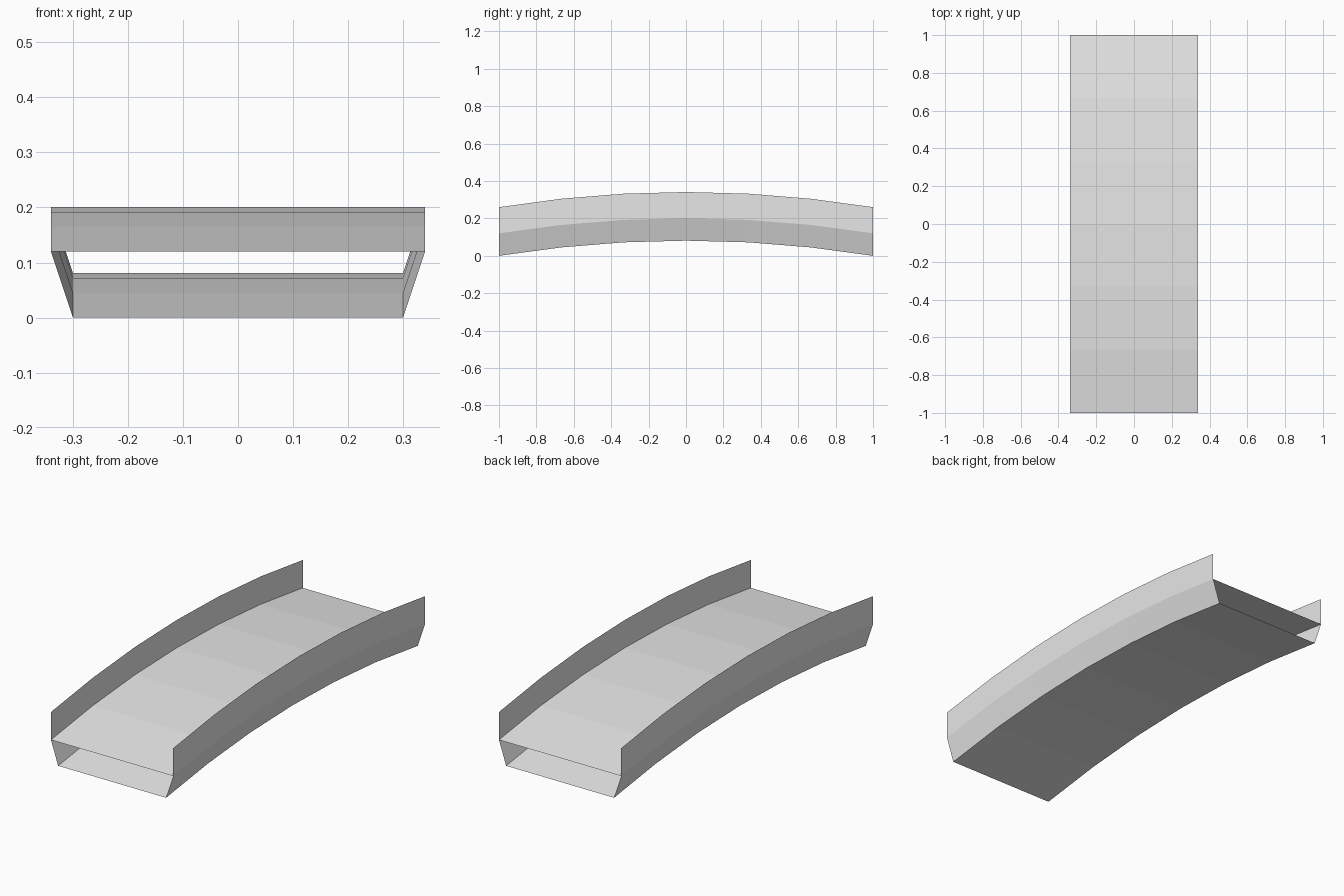
import bpy

cube = bpy.data.objects.get("Cube")
if cube:
    bpy.data.objects.remove(cube, do_unlink=True)

SEGMENTS = 6
RISE = 0.081
DECK_HALF, BASE_HALF = 0.34, 0.30
DECK_Z, RAIL_Z = 0.12, 0.26

grey = bpy.data.materials.new("light_grey")
grey.use_nodes = True
colour = (0.8, 0.8, 0.8, 1)
grey.diffuse_color = colour
grey.node_tree.nodes["Principled BSDF"].inputs["Base Color"].default_value = colour


def arched_strip(name, start, end):
    """Sweep the cross-section line start-end (x, z) along the arched span."""
    verts, faces = [], []
    for i in range(SEGMENTS + 1):
        y = 2 * i / SEGMENTS - 1
        lift = RISE * (1 - y * y)
        verts += [(x, y, z + lift) for x, z in (start, end)]
    for i in range(SEGMENTS):
        k = 2 * i
        faces.append((k, k + 1, k + 3, k + 2))
    mesh = bpy.data.meshes.new(name)
    mesh.from_pydata(verts, [], faces)
    mesh.materials.append(grey)
    obj = bpy.data.objects.new(name, mesh)
    bpy.context.collection.objects.link(obj)


# Walking deck and underside, open at both ends
arched_strip("deck", (-DECK_HALF, DECK_Z), (DECK_HALF, DECK_Z))
arched_strip("underside", (BASE_HALF, 0), (-BASE_HALF, 0))

# Upright parapets and sloping lower sides, facing outward
for side, s in (("left", 1), ("right", -1)):
    top, edge, base = (s * DECK_HALF, RAIL_Z), (s * DECK_HALF, DECK_Z), (s * BASE_HALF, 0)
    arched_strip(side + "_parapet", *(top, edge)[::s])
    arched_strip(side + "_lower_side", *(edge, base)[::s])
